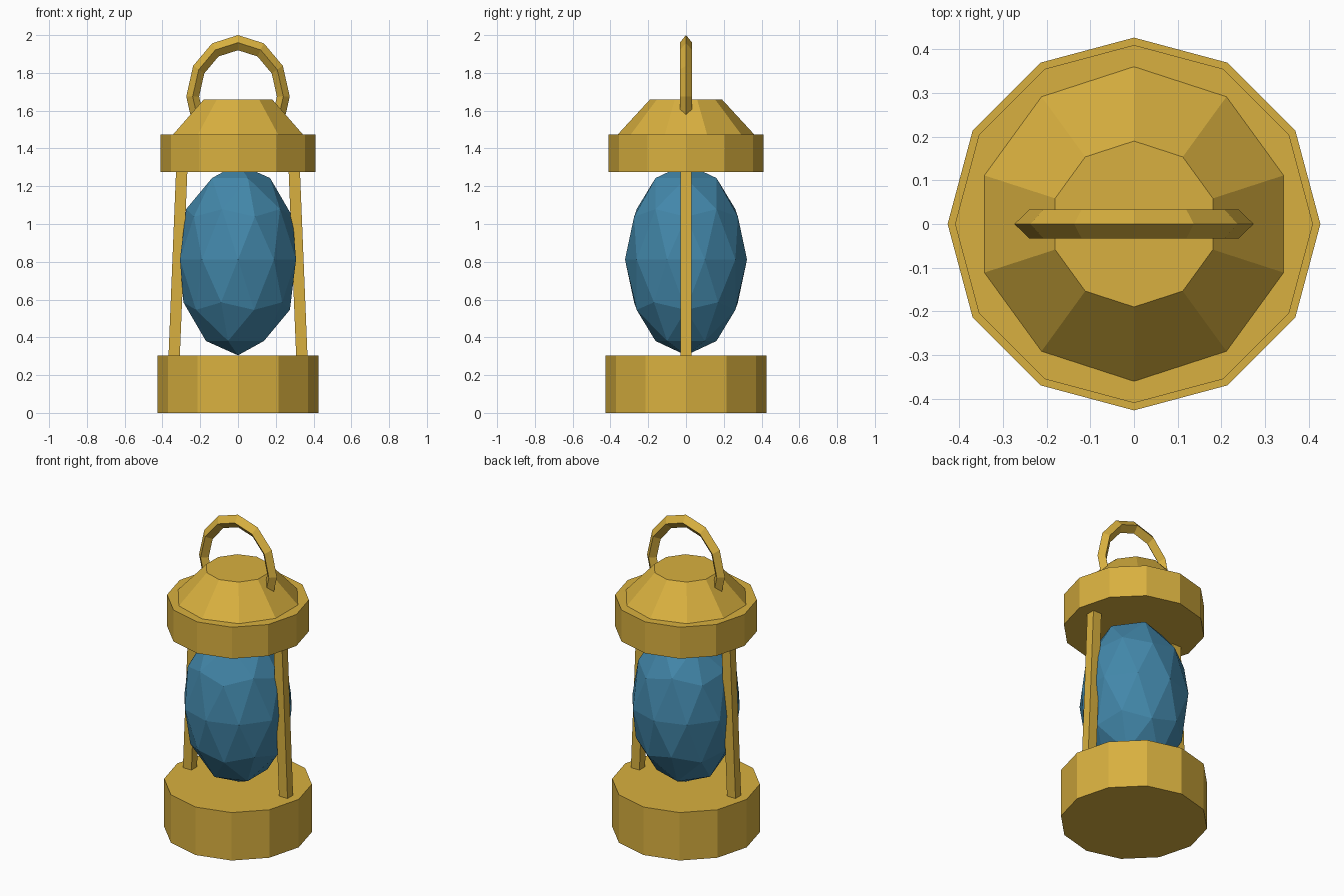
import bpy
import bmesh
from math import sin, cos, pi, radians
from mathutils import Matrix, Vector

cube = bpy.data.objects.get("Cube")
if cube:
    bpy.data.objects.remove(cube, do_unlink=True)


def make_material(name, colour):
    mat = bpy.data.materials.new(name)
    mat.use_nodes = True
    mat.diffuse_color = colour
    mat.node_tree.nodes["Principled BSDF"].inputs["Base Color"].default_value = colour
    return mat


gold = make_material("warm gold", (0.69, 0.435, 0.05, 1))
blue = make_material("crystal blue", (0.055, 0.242, 0.40, 1))


def add_object(name, bm, mat):
    bmesh.ops.recalc_face_normals(bm, faces=bm.faces)
    mesh = bpy.data.meshes.new(name)
    bm.to_mesh(mesh)
    bm.free()
    mesh.materials.append(mat)
    obj = bpy.data.objects.new(name, mesh)
    bpy.context.collection.objects.link(obj)
    return obj


def loft(name, rings, mat):
    """Skin a row of equal-sided rings and cap both ends."""
    bm = bmesh.new()
    loops = [[bm.verts.new(p) for p in ring] for ring in rings]
    count = len(loops[0])
    for a, b in zip(loops, loops[1:]):
        for i in range(count):
            j = (i + 1) % count
            bm.faces.new((a[i], a[j], b[j], b[i]))
    bm.faces.new(loops[0])
    bm.faces.new(loops[-1])
    return add_object(name, bm, mat)


def polygon(sides, radius, z):
    """Regular polygon with one corner on the y axis."""
    return [(radius * sin(2 * pi * i / sides), radius * cos(2 * pi * i / sides), z)
            for i in range(sides)]


def rectangle(x, z, half_x, half_y):
    return [(x + sx * half_x, sy * half_y, z)
            for sx, sy in ((-1, -1), (1, -1), (1, 1), (-1, 1))]


# Base, collar and tapered roof
loft("base", [polygon(12, 0.427, 0), polygon(12, 0.427, 0.305)], gold)
loft("collar", [polygon(12, 0.41, 1.275), polygon(12, 0.41, 1.475)], gold)
loft("roof", [polygon(10, 0.365, 1.47), polygon(10, 0.19, 1.66)], gold)

# Leaning side posts
for side, sign in (("left", 1), ("right", -1)):
    loft(side + "_post", [rectangle(sign * 0.342, 0.20, 0.03, 0.028),
                          rectangle(sign * 0.294, 1.38, 0.03, 0.028)], gold)

# Faceted crystal
bm = bmesh.new()
bmesh.ops.create_icosphere(bm, subdivisions=2, radius=1,
                           matrix=Matrix.Translation((0, 0, 0.812))
                           @ Matrix.Diagonal((0.323, 0.323, 0.507, 1)))
add_object("crystal", bm, blue)

# Arched carrying handle with a diamond section
rings = []
for step in range(-4, 5):
    angle = radians(30 * step)
    out = Vector((0.24 * sin(angle), 0, 0.285 * cos(angle)))
    centre = Vector((0, 0, 1.675)) + out
    radial = Vector((0.034 * sin(angle), 0, 0.04 * cos(angle)))
    across = Vector((0, 0.033, 0))
    rings.append([centre + radial, centre + across, centre - radial, centre - across])
loft("handle", rings, gold)
